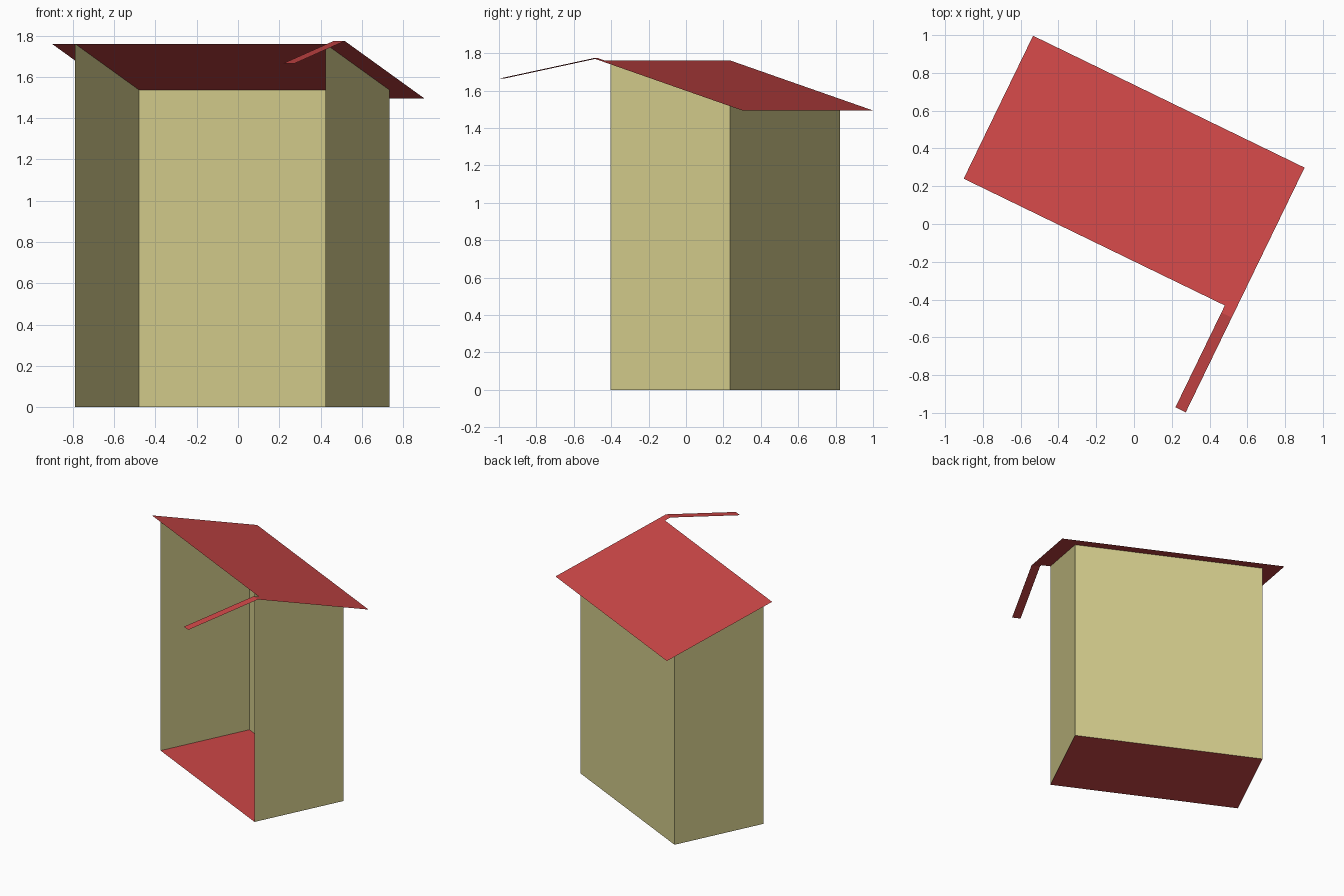
import bpy
import math

cube = bpy.data.objects.get("Cube")
if cube:
    bpy.data.objects.remove(cube, do_unlink=True)

# The shed is laid out square, then every part is turned by this angle
TURN = math.radians(-25.9)
LEFT, RIGHT, FRONT, BACK = -0.791, 0.557, -0.178, 0.532
OVERHANG = 0.125
EAVE, SLOPE = 1.76, 0.315


def roof_z(y):
    return EAVE - SLOPE * (y - FRONT)


def material(name, colour):
    mat = bpy.data.materials.new(name)
    mat.use_nodes = True
    mat.diffuse_color = colour
    mat.node_tree.nodes["Principled BSDF"].inputs["Base Color"].default_value = colour
    return mat


def sheet(name, points, faces, mat):
    mesh = bpy.data.meshes.new(name)
    mesh.from_pydata(points, [], faces)
    mesh.materials.append(mat)
    obj = bpy.data.objects.new(name, mesh)
    obj.rotation_euler.z = TURN
    bpy.context.collection.objects.link(obj)
    return obj


red = material("red", (0.61, 0.063, 0.063, 1))
straw = material("straw", (0.65, 0.60, 0.26, 1))

# Floor
sheet("floor", [(LEFT, FRONT, 0), (RIGHT, FRONT, 0), (RIGHT, BACK, 0), (LEFT, BACK, 0)],
      [(0, 1, 2, 3)], red)


# Walls on three sides, their tops following the roof, front left open
def wall(name, start, end):
    (x0, y0), (x1, y1) = start, end
    sheet(name, [(x0, y0, 0), (x1, y1, 0), (x1, y1, roof_z(y1)), (x0, y0, roof_z(y0))],
          [(0, 1, 2, 3)], straw)


wall("left_wall", (RIGHT, FRONT), (RIGHT, BACK))
wall("back_wall", (RIGHT, BACK), (LEFT, BACK))
wall("right_wall", (LEFT, BACK), (LEFT, FRONT))

# Sloping roof sheet with overhang at the sides and back
x0, x1, y1 = LEFT - OVERHANG, RIGHT + OVERHANG, BACK + 0.131
sheet("roof", [(x0, FRONT, roof_z(FRONT)), (x1, FRONT, roof_z(FRONT)),
               (x1, y1, roof_z(y1)), (x0, y1, roof_z(y1))], [(0, 1, 2, 3)], red)

# Narrow strip rising past the roof corner, then bending down forward
profile = [(FRONT, EAVE), (-0.22, roof_z(-0.22)), (-0.777, 1.665)]
points = [(x, y, z) for y, z in profile for x in (x1 - 0.061, x1)]
sheet("roof_strip", points, [(i, i + 2, i + 3, i + 1) for i in (0, 2)], red)
